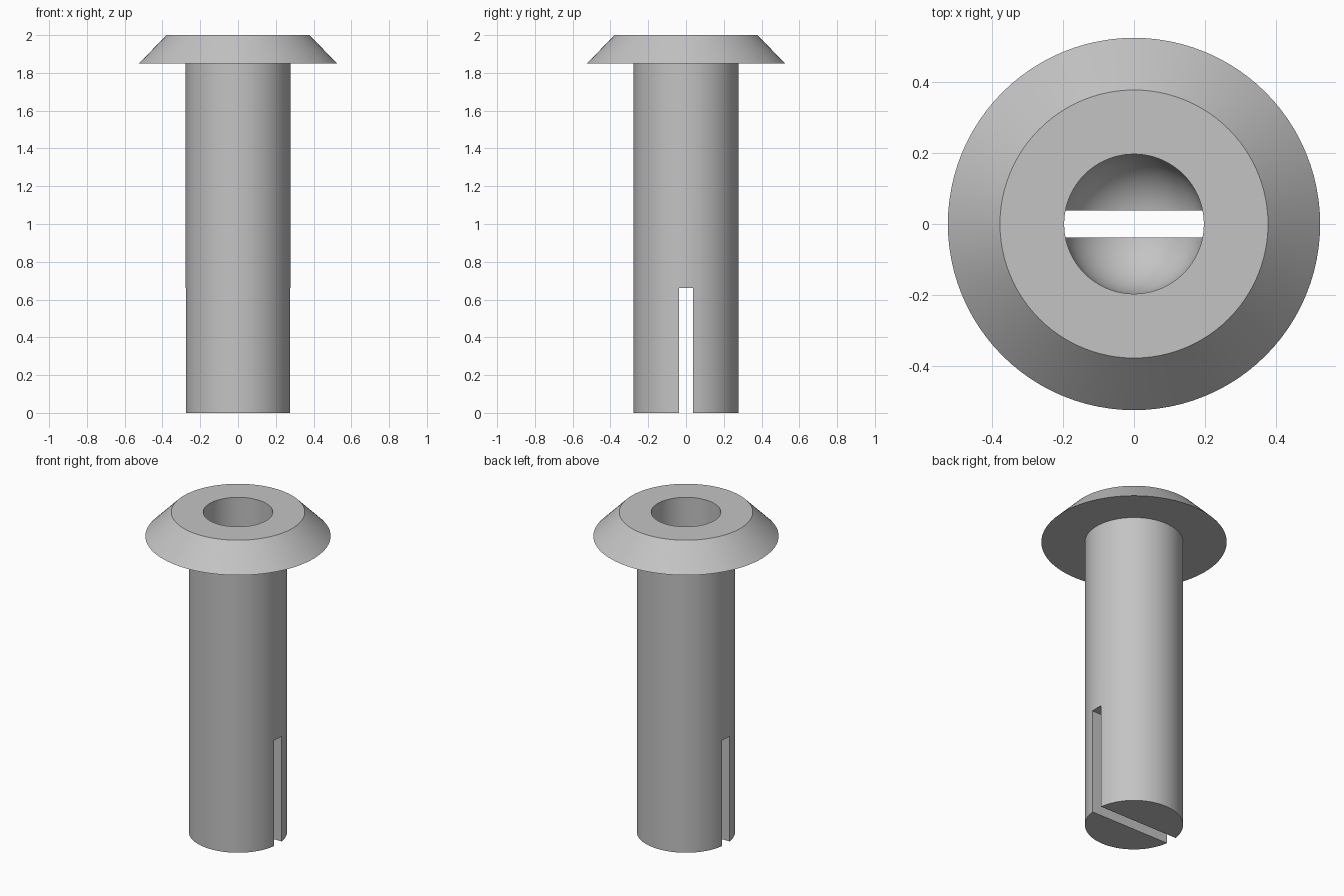
import bpy
import bmesh
from math import cos, sin, pi, radians
from mathutils import Vector

cube = bpy.data.objects.get("Cube")
if cube:
    bpy.data.objects.remove(cube, do_unlink=True)

SEGMENTS = 96
HEIGHT = 2.0
SHAFT_R, BORE_R = 0.278, 0.197
HEAD_R, HEAD_TOP_R, HEAD_Z = 0.525, 0.378, 1.85
FLOOR = 0.08                      # thickness under the bore
SLOT_W, SLOT_H = 0.076, 0.66

grey = bpy.data.materials.new("plain grey")
grey.use_nodes = True
colour = (0.55, 0.55, 0.55, 1)
grey.diffuse_color = colour
grey.node_tree.nodes["Principled BSDF"].inputs["Base Color"].default_value = colour


def make_object(name, bm):
    bmesh.ops.recalc_face_normals(bm, faces=bm.faces[:])
    mesh = bpy.data.meshes.new(name)
    bm.to_mesh(mesh)
    bm.free()
    mesh.materials.append(grey)
    obj = bpy.data.objects.new(name, mesh)
    bpy.context.collection.objects.link(obj)
    return obj


def revolve(name, profile):
    """Spin an (r, z) profile around the z axis."""
    bm = bmesh.new()
    verts = [bm.verts.new((r, 0, z)) for r, z in profile]
    edges = [bm.edges.new(pair) for pair in zip(verts, verts[1:])]
    bmesh.ops.spin(bm, geom=verts + edges, cent=(0, 0, 0), axis=(0, 0, 1),
                   angle=2 * pi, steps=SEGMENTS, use_merge=True)
    bmesh.ops.remove_doubles(bm, verts=bm.verts[:], dist=0.0001)
    return make_object(name, bm)


# Flanged shaft with a blind, round-bottomed bore
outside = [(0, 0), (SHAFT_R, 0), (SHAFT_R, HEAD_Z), (HEAD_R, HEAD_Z),
           (HEAD_TOP_R, HEIGHT), (BORE_R, HEIGHT)]
steps = 16
bowl = [(BORE_R * cos(i / steps * pi / 2),
         FLOOR + BORE_R * (1 - sin(i / steps * pi / 2))) for i in range(steps)]
pin = revolve("flanged_pin", outside + bowl + [(0, FLOOR)])

# Slot through the lower end of the shaft
bm = bmesh.new()
bmesh.ops.create_cube(bm, size=1)
bmesh.ops.scale(bm, vec=Vector((2, SLOT_W, 2 * SLOT_H)), verts=bm.verts[:])
cutter = make_object("slot_cutter", bm)
cutter.hide_render = True

cut = pin.modifiers.new("slot", "BOOLEAN")
cut.operation = "DIFFERENCE"
cut.solver = "EXACT"
cut.object = cutter

bpy.ops.object.select_all(action="DESELECT")
pin.select_set(True)
bpy.context.view_layer.objects.active = pin
bpy.ops.object.modifier_apply(modifier=cut.name)
bpy.data.objects.remove(cutter, do_unlink=True)
bpy.ops.object.shade_smooth_by_angle(angle=radians(30))
